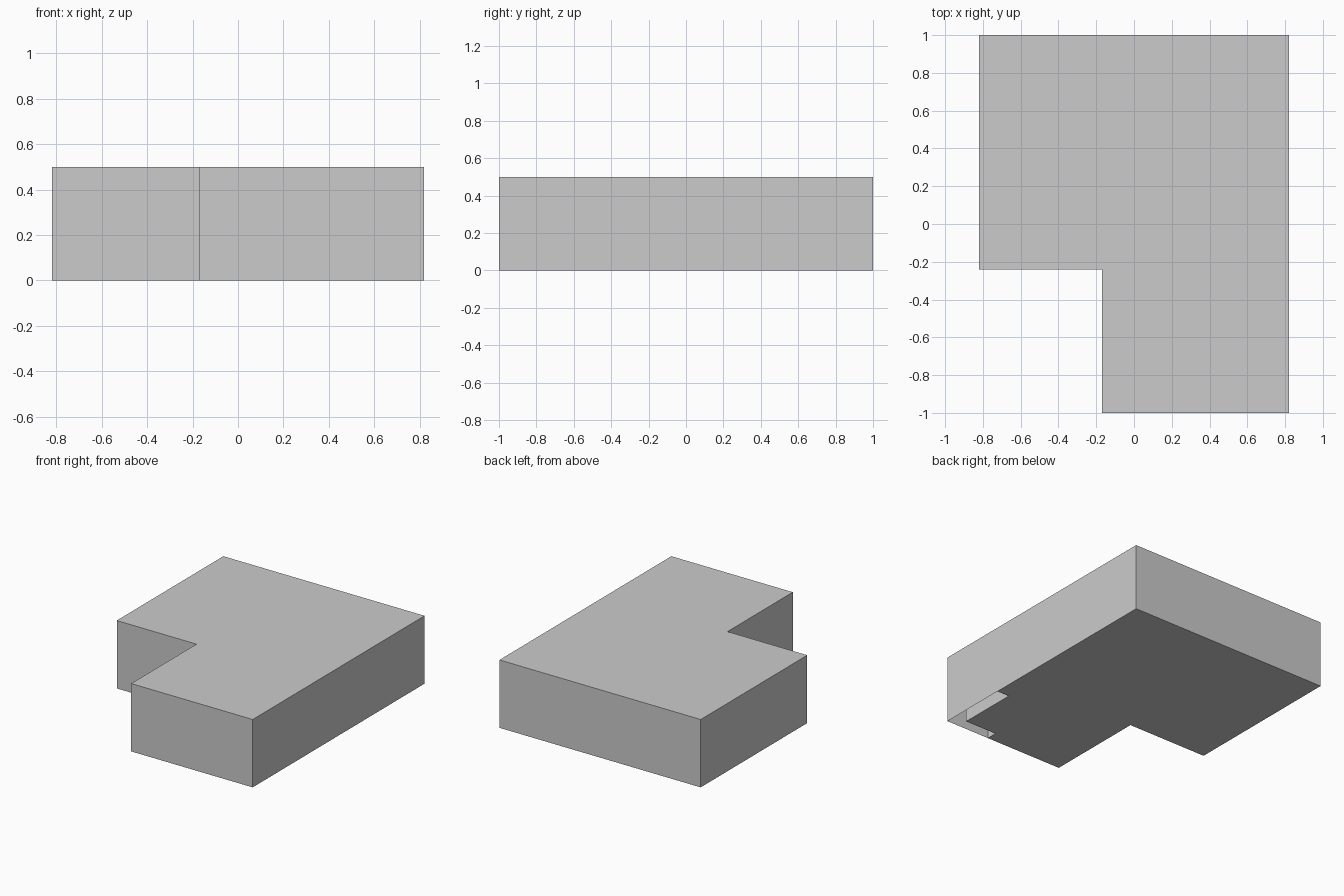
import bpy, bmesh

if "Cube" in bpy.data.objects:
    bpy.data.objects.remove(bpy.data.objects["Cube"])

H = 0.5
# Plan outline of the L-shaped block (counter-clockwise)
outer = [(-0.17, -1), (0.82, -1), (0.82, 1), (-0.82, 1), (-0.82, -0.24), (-0.17, -0.24)]
# L-shaped opening in the underside, behind the thin front-right walls
inner = [(0.46, -1), (0.46, -0.92), (0.72, -0.92), (0.72, -0.47), (0.82, -0.47)]


def add_face(bm, points):
    return bm.faces.new([bm.verts.new(p) for p in points])


def add_wall(bm, a, b):
    add_face(bm, [(*a, 0), (*b, 0), (*b, H), (*a, H)])


bm = bmesh.new()

# Outer walls and top
for a, b in zip(outer, outer[1:] + outer[:1]):
    add_wall(bm, a, b)
add_face(bm, [(*p, H) for p in outer])

# Underside with the corner opening left out
floor = outer[:1] + inner + outer[2:]
add_face(bm, [(*p, 0) for p in reversed(floor)])

# Inner walls of the hollow corner, rising to the top
for a, b in zip(inner, inner[1:]):
    add_wall(bm, a, b)

bmesh.ops.remove_doubles(bm, verts=bm.verts, dist=1e-4)
mesh = bpy.data.meshes.new("l_shaped_block")
bm.to_mesh(mesh)
bm.free()
block = bpy.data.objects.new("l_shaped_block", mesh)
bpy.context.collection.objects.link(block)
